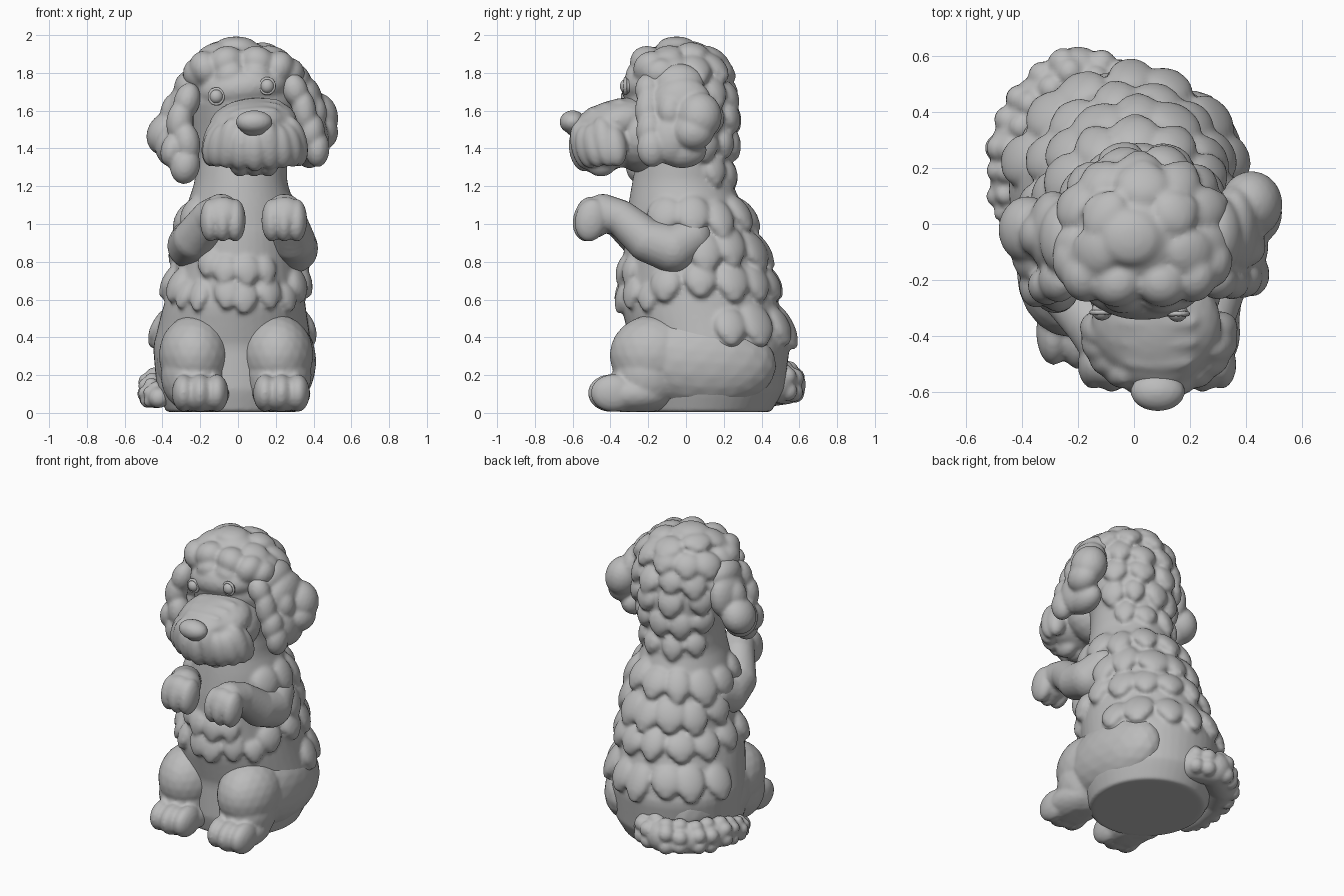
import bpy, bmesh, math, random
from mathutils import Vector, Matrix

random.seed(4)
cube = bpy.data.objects.get("Cube")
if cube:
    bpy.data.objects.remove(cube)

clay = bpy.data.materials.new("grey_clay")
clay.use_nodes = True
clay.diffuse_color = (0.5, 0.5, 0.5, 1)
clay.node_tree.nodes["Principled BSDF"].inputs["Base Color"].default_value = (0.5, 0.5, 0.5, 1)


def ball(bm, loc, size, rot=(0, 0, 0), basis=None):
    """Ellipsoid with radii `size`, turned by degrees or by a basis matrix."""
    if basis is None:
        basis = Matrix.Identity(3)
        for axis, a in zip("XYZ", rot):
            basis = Matrix.Rotation(math.radians(a), 3, axis) @ basis
    m = Matrix.Translation(loc) @ basis.to_4x4() @ Matrix.Diagonal((*size, 1))
    bmesh.ops.create_icosphere(bm, subdivisions=3, radius=1, matrix=m)


def finish(name, bm, voxel=0.014, smooth=3):
    """Flatten the underside, then fuse the lumps into one soft skin."""
    for v in bm.verts:
        v.co.z = max(v.co.z, 0.005)
    mesh = bpy.data.meshes.new(name)
    bm.to_mesh(mesh)
    bm.free()
    mesh.materials.append(clay)
    mesh.polygons.foreach_set("use_smooth", [True] * len(mesh.polygons))
    ob = bpy.data.objects.new(name, mesh)
    bpy.context.collection.objects.link(ob)
    if voxel:
        r = ob.modifiers.new("fuse", 'REMESH')
        r.mode, r.voxel_size, r.use_smooth_shade = 'VOXEL', voxel, True
        s = ob.modifiers.new("soften", 'SMOOTH')
        s.factor, s.iterations = 0.5, smooth


def limb(bm, path, steps=7):
    """Rounded tube through (x, y, z, radius) points."""
    for a, b in zip(path, path[1:]):
        for i in range(steps + 1):
            p = Vector(a).lerp(Vector(b), i / steps)
            ball(bm, p[:3], (p[3],) * 3)


# Body and skull outline: height, centre x, centre y, half width, half depth
RINGS = [(0.005, -.03, .09, .35, .36), (.12, -.03, .11, .4, .41), (.35, -.03, .13, .42, .42),
         (.55, -.02, .08, .38, .42), (.75, 0, .05, .335, .385), (.95, .01, .02, .315, .345),
         (1.1, .015, -.005, .285, .3), (1.22, .015, -.02, .245, .265), (1.35, .02, -.01, .24, .25),
         (1.5, .03, -.015, .28, .27), (1.65, .03, -.04, .3, .285), (1.8, .03, -.045, .265, .25),
         (1.9, .02, -.04, .185, .175), (1.96, .01, -.05, .08, .08)]


def ring_at(z):
    for a, b in zip(RINGS, RINGS[1:]):
        if z <= b[0]:
            break
    t = min(max((z - a[0]) / (b[0] - a[0]), 0), 1)
    return [p + (q - p) * t for p, q in zip(a, b)]


def skin(deg, z):
    z, cx, cy, rx, ry = ring_at(z)
    a = math.radians(deg)
    return Vector((cx + rx * math.cos(a), cy + ry * math.sin(a), z))


def tuft(bm, deg, z, wide, tall, thick, tilt=14):
    """Hanging lock of fur whose lower tip lifts off the skin."""
    p = skin(deg, z)
    around = (skin(deg + 3, z) - skin(deg - 3, z)).normalized()
    up = (skin(deg, z + .04) - skin(deg, z - .04)).normalized()
    out = around.cross(up).normalized()
    up = out.cross(around)
    basis = Matrix((around, out, up)).transposed() @ Matrix.Rotation(math.radians(tilt), 3, 'X')
    ball(bm, p + out * 0.002, (wide, thick, tall), basis=basis)
    ball(bm, p - up * tall * .5 + out * .008, (wide * .65, thick * .85, tall * .65), basis=basis)


def coat(bm, rows):
    for z, first, last, n, wide, tall, thick in rows:
        for i in range(n):
            deg = first + (last - first) * i / (n - 1)
            tuft(bm, deg + random.uniform(-3, 3), z + random.uniform(-.02, .02),
                 wide * random.uniform(.88, 1.12), tall * random.uniform(.88, 1.12), thick)


# Torso, neck and skull as one loft, covered with rows of fur
bm = bmesh.new()
loops = []
for k in range(50):
    z = .005 + 1.955 * k / 49
    loops.append([bm.verts.new(skin(i * 7.5, z)) for i in range(48)])
for lo, hi in zip(loops, loops[1:]):
    for i in range(48):
        j = (i + 1) % 48
        bm.faces.new((lo[i], lo[j], hi[j], hi[i]))
bm.faces.new(loops[0][::-1])
bm.faces.new(loops[-1])
coat(bm, [(.48, 20, 160, 7, .09, .11, .045), (.7, -25, 205, 10, .085, .1, .045),
          (.63, -140, -40, 6, .065, .08, .035), (.78, -118, -62, 4, .065, .08, .035),
          (.87, 10, 170, 7, .095, .11, .045), (1.05, -25, 205, 9, .085, .1, .045),
          (1.29, 40, 140, 4, .062, .075, .035), (1.43, 25, 155, 5, .07, .08, .04),
          (1.57, 35, 145, 4, .075, .085, .045), (1.7, 15, 165, 6, .08, .085, .045),
          (1.82, -10, 190, 7, .085, .09, .05), (1.91, -20, 200, 5, .085, .08, .04)])
ball(bm, (-.01, -.05, 1.945), (.11, .1, .048))
# Brow ridge and swept forehead locks on both sides of the parting
ball(bm, (.03, -.18, 1.72), (.24, .165, .12), (0, -8, 0))
for s in (-1, 1):
    ball(bm, (.02 + s * .08, -.2, 1.85), (.1, .1, .09), (-30, s * 25, 0))
    ball(bm, (.02 + s * .19, -.18, 1.82), (.085, .1, .1), (-20, s * 30, 0))
    ball(bm, (.03 + s * .07, -.26, 1.79), (.08, .06, .06), (-20, s * 20, 0))
    ball(bm, (.03 + s * .24, -.13, 1.79), (.08, .1, .09), (0, s * 30, 0))
finish("furry_body", bm, .013, 4)

# Muzzle with cheeks, sloping bridge, skin folds and moustache strands
bm = bmesh.new()
ball(bm, (.075, -.24, 1.47), (.24, .17, .2))
ball(bm, (.08, -.36, 1.53), (.235, .22, .13), (16, -5, 0))
ball(bm, (.085, -.42, 1.57), (.17, .19, .075), (20, -3, 0))
for y, z, w in ((-.35, 1.635, .15), (-.42, 1.615, .145), (-.49, 1.59, .13)):
    ball(bm, (.085, y, z), (w, .04, .03), (0, -4, 0))
ball(bm, (.085, -.42, 1.41), (.235, .17, .125))
for i in range(11):
    a = math.radians(172 + 196 * i / 10)
    x, y = math.cos(a), math.sin(a)
    drop = .025 * math.cos(i * 2.1)
    ball(bm, (.09 + .215 * x, -.4 + .155 * y, 1.4 + .025 * abs(x) + drop * .5),
         (.065, .065, .125 + drop * .5), (10, -14 * x, 0))
for x in (.01, .085, .16):
    ball(bm, (x, -.45, 1.335), (.06, .09, .085))
finish("muzzle", bm, .012, 5)

# Nose and eyes
bm = bmesh.new()
ball(bm, (.085, -.6, 1.54), (.098, .07, .062))
ball(bm, (.085, -.58, 1.51), (.075, .06, .05))
finish("nose", bm, .01, 3)
for side, loc in (("right", (-.115, -.31, 1.675)), ("left", (.155, -.315, 1.73))):
    bm = bmesh.new()
    ball(bm, loc, (.037, .035, .039))
    finish(side + "_eye", bm, 0)
    bm = bmesh.new()
    for i in range(24):
        a = i * math.pi / 12
        ball(bm, Vector(loc) + Vector((.037 * math.cos(a), -.006, .04 * math.sin(a))), (.01,) * 3)
    finish(side + "_eyelid", bm, .006, 2)

# Ears: clumps of hanging locks (position, radii, lean)
EARS = {
    "left": [((.3, -.04, 1.74), (.09, .14, .11), 0), ((.36, -.02, 1.63), (.09, .16, .15), 0),
             ((.42, .07, 1.57), (.11, .12, .13), -14), ((.44, .04, 1.49), (.09, .11, .1), -10),
             ((.38, -.08, 1.46), (.1, .12, .15), -8), ((.35, -.2, 1.6), (.065, .07, .12), -8),
             ((.39, -.19, 1.49), (.07, .075, .1), 0), ((.42, -.18, 1.4), (.065, .08, .1), 0),
             ((.38, -.02, 1.39), (.085, .13, .095), 5), ((.3, -.2, 1.71), (.07, .07, .09), -20),
             ((.41, -.08, 1.6), (.06, .07, .09), -10)],
    "right": [((-.24, -.05, 1.72), (.1, .14, .1), 0), ((-.29, -.03, 1.6), (.09, .15, .16), 8),
              ((-.38, -.02, 1.48), (.1, .12, .12), 30), ((-.34, -.1, 1.42), (.1, .12, .12), 8),
              ((-.27, -.2, 1.65), (.07, .08, .1), 15), ((-.31, -.22, 1.54), (.07, .07, .11), 5),
              ((-.27, -.24, 1.43), (.07, .075, .11), -8), ((-.28, -.24, 1.31), (.08, .08, .1), 10),
              ((-.35, -.22, 1.39), (.06, .08, .09), 10), ((-.34, -.04, 1.6), (.07, .08, .1), 15)],
}
for side, locks in EARS.items():
    bm = bmesh.new()
    for loc, size, lean in locks:
        ball(bm, loc, size, (0, lean, 0))
    finish(side + "_ear", bm, .012, 3)

# Raised front legs with curled paws
ARMS = {
    "left": [(.27, .03, .93, .11), (.295, -.07, .87, .13), (.295, -.2, .91, .115),
             (.265, -.34, 1.03, .095), (.245, -.44, 1.06, .1), (.245, -.49, 1.03, .105)],
    "right": [(-.24, .02, .93, .11), (-.25, -.09, .885, .125), (-.23, -.23, .92, .115),
              (-.15, -.35, 1.03, .1), (-.09, -.44, 1.06, .1), (-.08, -.49, 1.03, .105)],
}
for side, path in ARMS.items():
    bm = bmesh.new()
    limb(bm, path)
    px = path[-1][0]
    ball(bm, (px, -.505, 1.03), (.115, .085, .115))
    for k in (-1, 0, 1):
        ball(bm, (px + k * .066, -.515 + .012 * abs(k), 1.02), (.055, .085, .115), (-12, 0, 0))
    finish(side + "_front_leg", bm, .011, 3)

# Haunches and hind feet with three toes each
for side, s, cx in (("left", 1, .215), ("right", -1, -.235)):
    bm = bmesh.new()
    ball(bm, (cx, .08, .27), (.2, .4, .255), (-4, 0, 0))
    ball(bm, (cx - s * .005, -.17, .305), (.19, .235, .215))
    ball(bm, (cx, -.2, .2), (.175, .19, .2))
    fx = cx + (.015 if s > 0 else .035)
    ball(bm, (fx, -.28, .1), (.155, .22, .105))
    ball(bm, (fx, -.4, .1), (.13, .1, .095))
    for k in (-1, 0, 1):
        ball(bm, (fx + k * .088, -.4 + .015 * abs(k), .105), (.062, .12, .1))
    finish(side + "_hind_leg", bm, .012, 3)

# Curly tail wrapped along the right flank
TAIL = [(-.06, .47, .15, .1), (-.2, .53, .15, .105), (-.34, .43, .13, .1),
        (-.42, .28, .13, .095), (-.44, .12, .1, .075), (-.42, 0, .08, .055)]
bm = bmesh.new()
limb(bm, TAIL)
for a, b in zip(TAIL, TAIL[1:]):
    for t in (.1, .6):
        p = Vector(a).lerp(Vector(b), t)
        along = (Vector(b[:3]) - Vector(a[:3])).normalized()
        side = along.cross(Vector((0, 0, 1)))
        for lift in (-35, 20, 75):
            q = math.radians(lift + random.uniform(-14, 14))
            out = side * math.cos(q) + Vector((0, 0, 1)) * math.sin(q)
            ball(bm, p.xyz + out * p[3] * .75, [p[3] * .52] * 3)
finish("tail", bm, .011, 2)
